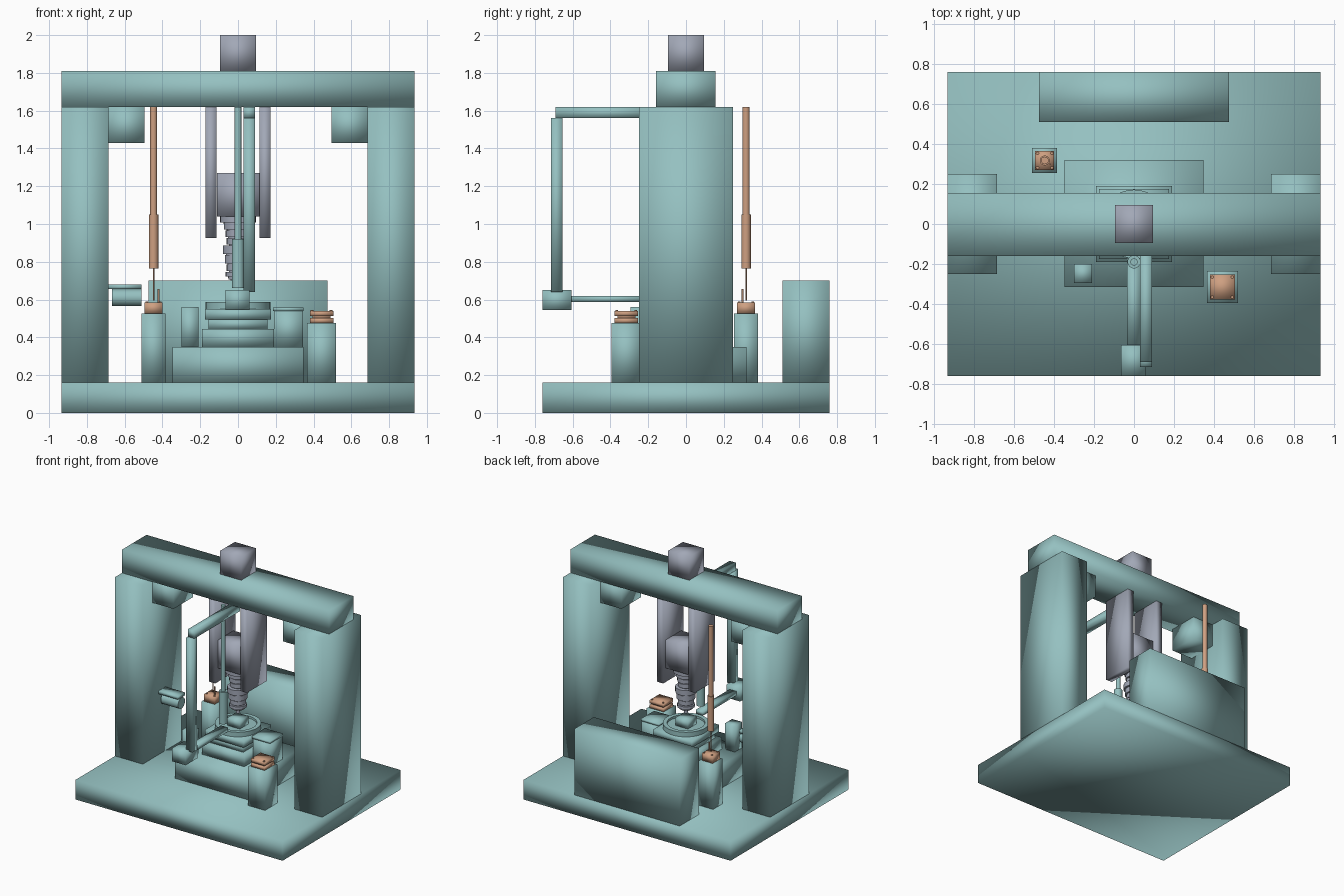
import bpy, bmesh, math
from mathutils import Matrix

cube = bpy.data.objects.get("Cube")
if cube:
    bpy.data.objects.remove(cube, do_unlink=True)


def material(name, rgb):
    m = bpy.data.materials.new(name)
    m.use_nodes = True
    m.diffuse_color = (*rgb, 1)
    m.node_tree.nodes["Principled BSDF"].inputs["Base Color"].default_value = (*rgb, 1)
    return m


TEAL = material("machine teal", (0.30, 0.53, 0.53))
STEEL = material("spindle steel", (0.36, 0.39, 0.47))
COPPER = material("probe copper", (0.62, 0.35, 0.22))


def finish(name, bm, mat, smooth=True):
    bmesh.ops.recalc_face_normals(bm, faces=bm.faces)
    mesh = bpy.data.meshes.new(name)
    bm.to_mesh(mesh)
    bm.free()
    mesh.materials.append(mat)
    obj = bpy.data.objects.new(name, mesh)
    bpy.context.collection.objects.link(obj)
    for p in mesh.polygons:
        p.use_smooth = smooth
    return obj


def box(name, x, y, z, mat=TEAL):
    """Soft-shaded box from its three (low, high) ranges."""
    bm = bmesh.new()
    bmesh.ops.create_cube(bm, size=1)
    for v in bm.verts:
        for i, (lo, hi) in enumerate((x, y, z)):
            v.co[i] = lo if v.co[i] < 0 else hi
    return finish(name, bm, mat)


def lathe(name, x, y, profile, mat=TEAL, sides=24):
    """Turned part from (radius, height) points."""
    bm = bmesh.new()
    verts = [bm.verts.new((r, 0, z)) for r, z in profile]
    edges = [bm.edges.new(pair) for pair in zip(verts, verts[1:])]
    bmesh.ops.spin(bm, geom=verts + edges, cent=(0, 0, 0), axis=(0, 0, 1),
                   angle=math.tau, steps=sides, use_merge=False)
    bmesh.ops.remove_doubles(bm, verts=bm.verts, dist=0.0005)
    bmesh.ops.translate(bm, verts=bm.verts, vec=(x, y, 0))
    obj = finish(name, bm, mat)
    with bpy.context.temp_override(object=obj, active_object=obj, selected_objects=[obj],
                                   selected_editable_objects=[obj]):
        bpy.ops.object.shade_smooth_by_angle(angle=math.radians(40))
    return obj


def rod(name, x, y, r, z0, z1, mat=TEAL):
    return lathe(name, x, y, [(0, z0), (r, z0), (r, z1), (0, z1)], mat, 16)


# Frame
box("base_plate", (-0.935, 0.935), (-0.76, 0.76), (0, 0.16))
box("cross_beam", (-0.935, 0.935), (-0.16, 0.155), (1.62, 1.81))
box("top_motor", (-0.095, 0.095), (-0.095, 0.095), (1.81, 2.0), STEEL)
for side, s in (("left", 1), ("right", -1)):
    def span(a, b):
        return tuple(sorted((s * a, s * b)))
    box(side + "_column", span(0.685, 0.935), (-0.25, 0.25), (0.16, 1.62))
    box(side + "_gusset", span(0.495, 0.685), (-0.125, 0.125), (1.43, 1.62))
    box(side + "_spindle_rail", span(0.115, 0.172), (-0.13, 0.13), (0.925, 1.62), STEEL)
box("rear_cabinet", (-0.475, 0.475), (0.51, 0.76), (0.16, 0.70))

# Work table
box("table_bed", (-0.348, 0.348), (-0.315, 0.32), (0.16, 0.35))
box("lower_slide", (-0.19, 0.19), (-0.19, 0.19), (0.35, 0.445))
box("slide_neck", (-0.155, 0.155), (-0.155, 0.155), (0.445, 0.495))
box("upper_slide", (-0.175, 0.175), (-0.175, 0.175), (0.495, 0.55))
lathe("rotary_table", 0, 0, [(0, 0.55), (0.172, 0.55), (0.172, 0.588),
                             (0.14, 0.588), (0.14, 0.57), (0, 0.57)], sides=32)
box("workpiece", (-0.055, 0.055), (-0.055, 0.055), (0.57, 0.635))
box("tool_block", (-0.30, -0.21), (-0.295, -0.20), (0.35, 0.56))
box("side_box", (0.19, 0.345), (-0.08, 0.08), (0.35, 0.54))
box("side_box_lid", (0.185, 0.348), (-0.085, 0.085), (0.54, 0.558))

# Spindle
box("spindle_motor", (-0.11, 0.113), (-0.10, 0.10), (1.04, 1.27), STEEL)
steps = [(0.095, 1.04), (0.075, 1.0), (0.065, 0.965), (0.06, 0.925), (0.08, 0.885),
         (0.07, 0.835), (0.06, 0.785), (0.065, 0.745), (0.05, 0.715), (0.015, 0.70)]
profile = [(0, 1.04)]
for (r, top), (_, bottom) in zip(steps, steps[1:] + [(0, 0.665)]):
    gap = 0.007
    profile += [(r, top), (r, bottom + gap), (r * 0.8, bottom + gap), (r * 0.8, bottom)]
profile.append((0, 0.665))
lathe("spindle_nose", 0, 0, profile, STEEL)

# Front swing arm
box("arm_top_bar", (0.03, 0.09), (-0.69, -0.10), (1.56, 1.62))
box("arm_post", (0.03, 0.09), (-0.715, -0.655), (0.64, 1.56))
box("arm_head", (-0.065, 0.06), (-0.76, -0.605), (0.545, 0.65))
box("arm_lower_bar", (-0.034, 0.03), (-0.605, -0.17), (0.588, 0.62))
rod("actuator_rod", 0, -0.19, 0.018, 0.92, 1.62)
rod("actuator_body", 0, -0.19, 0.033, 0.66, 0.92)

# Probe
rod("probe_stem", -0.447, 0.318, 0.019, 1.05, 1.62, COPPER)
rod("probe_body", -0.447, 0.318, 0.025, 0.765, 1.05, COPPER)
rod("probe_needle", -0.447, 0.318, 0.004, 0.595, 0.765, COPPER)
rod("reference_pin", -0.42, 0.30, 0.005, 0.585, 0.655, COPPER)

# Pedestals with copper pads
box("rear_pedestal", (-0.51, -0.385), (0.255, 0.38), (0.16, 0.525))
box("front_pedestal", (0.365, 0.52), (-0.395, -0.235), (0.16, 0.475))
box("rear_pad", (-0.495, -0.40), (0.27, 0.365), (0.525, 0.585), COPPER)
box("front_pad_lower", (0.38, 0.505), (-0.378, -0.253), (0.475, 0.502), COPPER)
box("front_pad_core", (0.395, 0.49), (-0.363, -0.268), (0.502, 0.512), COPPER)
box("front_pad_upper", (0.38, 0.505), (-0.378, -0.253), (0.512, 0.54), COPPER)
for i in (-1, 1):
    for j in (-1, 1):
        rod("rear_pad_bolt", -0.447 + 0.036 * i, 0.318 + 0.036 * j, 0.007, 0.58, 0.59, COPPER)
        rod("front_pad_bolt", 0.442 + 0.05 * i, -0.316 + 0.05 * j, 0.007, 0.535, 0.545, COPPER)

# Sensor on the right column
box("sensor_bracket", (-0.69, -0.51), (-0.045, 0.045), (0.655, 0.68))
sensor = rod("sensor_body", 0, 0, 0.045, -0.078, 0.078)
sensor.data.transform(Matrix.Translation((-0.588, 0, 0.61)) @ Matrix.Rotation(math.pi / 2, 4, "Y"))
